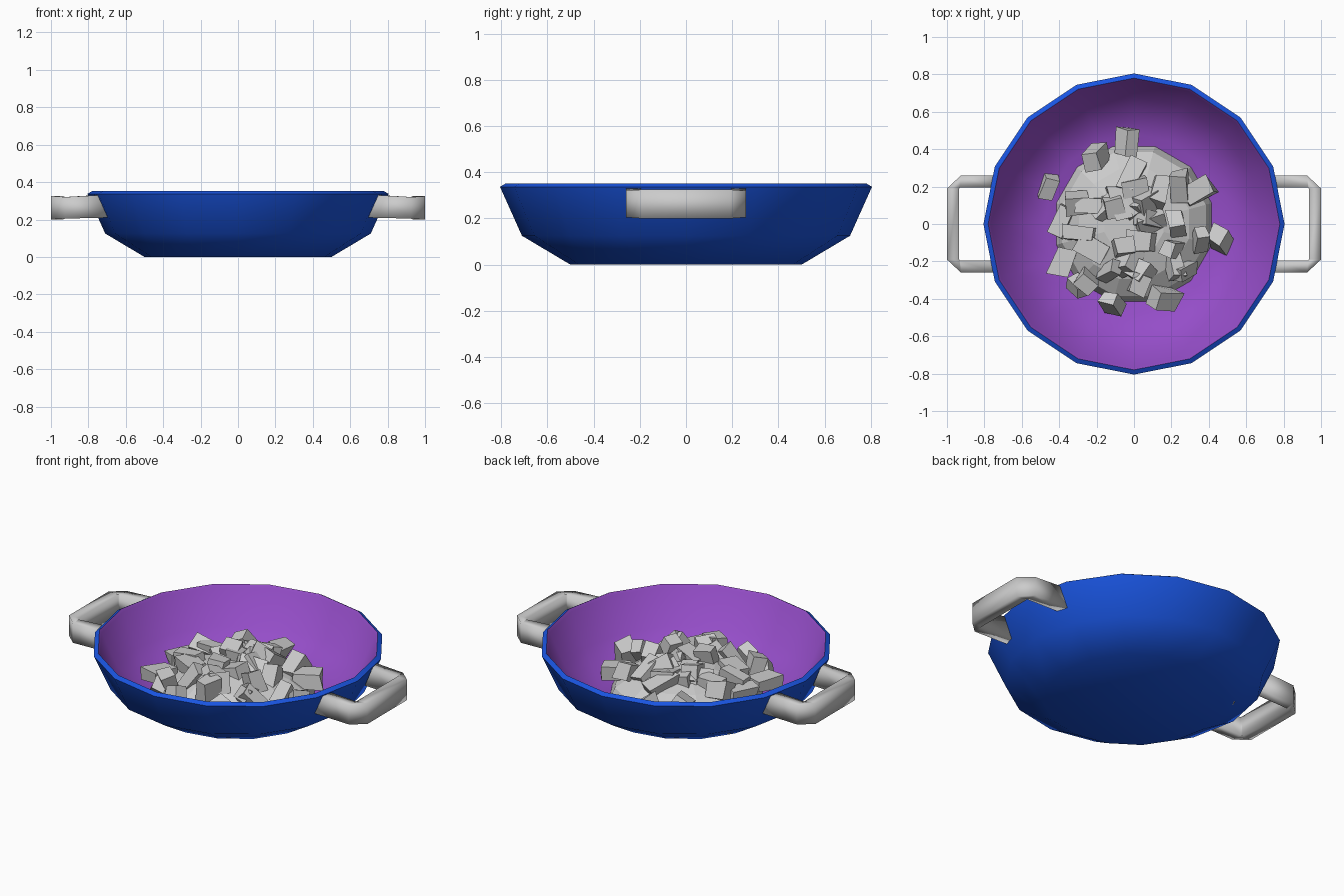
import bpy, math, random
from mathutils import Vector, Euler

if "Cube" in bpy.data.objects:
    bpy.data.objects.remove(bpy.data.objects["Cube"])

random.seed(7)


def make_object(name, verts, faces, smooth=False):
    mesh = bpy.data.meshes.new(name)
    mesh.from_pydata(verts, [], faces)
    obj = bpy.data.objects.new(name, mesh)
    bpy.context.collection.objects.link(obj)
    for p in mesh.polygons:
        p.use_smooth = smooth
    return obj


def material(name, color):
    m = bpy.data.materials.new(name)
    m.diffuse_color = (*color, 1)
    m.use_nodes = True
    m.node_tree.nodes["Principled BSDF"].inputs["Base Color"].default_value = m.diffuse_color
    return m


# Bowl: 16-sided turned profile, blue outside and purple inside
N = 16
profile = [(0.5, 0), (0.71, 0.125), (0.805, 0.337), (0.78, 0.352),
           (0.768, 0.337), (0.68, 0.14), (0.48, 0.03)]
verts = [(r * math.cos(2 * math.pi * i / N), r * math.sin(2 * math.pi * i / N), z)
         for r, z in profile for i in range(N)]
faces = [tuple(reversed(range(N)))]
for k in range(len(profile) - 1):
    for i in range(N):
        j = (i + 1) % N
        faces.append((k * N + i, k * N + j, (k + 1) * N + j, (k + 1) * N + i))
last = (len(profile) - 1) * N
faces.append(tuple(last + i for i in range(N)))
bowl = make_object("bowl", verts, faces)
bowl.data.materials.append(material("blue_enamel", (0.01, 0.09, 0.75)))
bowl.data.materials.append(material("purple_lining", (0.30, 0.075, 0.58)))
for p in bowl.data.polygons:
    if p.index > 3 * N:
        p.material_index = 1
bpy.context.view_layer.objects.active = bowl
bowl.select_set(True)
bpy.ops.object.shade_smooth_by_angle(angle=math.radians(55))

# Side handles: rectangular section swept round a chamfered loop
# each row: outer x, outer y, inner x, inner y, bottom z, top z
half = [(0.72, 0.26, 0.74, 0.195, 0.21, 0.33),
        (0.925, 0.26, 0.93, 0.195, 0.205, 0.32),
        (1.0, 0.19, 0.935, 0.188, 0.2, 0.325)]
rows = half + [(a, -b, c, -d, e, f) for a, b, c, d, e, f in reversed(half)]


def handle(name, side):
    v, f = [], []
    for k, (ox, oy, ix, iy, lo, hi) in enumerate(rows):
        # the ends lean with the bowl wall
        lean = 0.025 if k in (0, len(rows) - 1) else 0
        for x, y, z, d in ((ox, oy, lo, -lean), (ox, oy, hi, lean),
                           (ix, iy, hi, lean), (ix, iy, lo, -lean)):
            v.append((side * (x + d), side * y, z))
    for k in range(len(rows) - 1):
        for i in range(4):
            j = (i + 1) % 4
            f.append((4 * k + i, 4 * k + 4 + i, 4 * k + 4 + j, 4 * k + j))
    e = 4 * (len(rows) - 1)
    f += [(0, 1, 2, 3), (e + 3, e + 2, e + 1, e)]
    return make_object(name, v, f, True)


handle("right_handle", 1)
handle("left_handle", -1)

# Mound of kibble: low faceted dome
DOME_R, DOME_H, FLOOR = 0.43, 0.20, 0.035
verts, faces = [], []
rings, M = 4, 12
for k in range(rings):
    a = k / rings * math.pi / 2
    for i in range(M):
        t = 2 * math.pi * (i + 0.5) / M
        verts.append((DOME_R * math.cos(a) * math.cos(t) , DOME_R * math.cos(a) * math.sin(t),
                      FLOOR + DOME_H * math.sin(a)))
for k in range(rings - 1):
    for i in range(M):
        j = (i + 1) % M
        faces.append((k * M + i, k * M + j, (k + 1) * M + j, (k + 1) * M + i))
top = (rings - 1) * M
faces += [tuple(top + i for i in range(M)), tuple(reversed(range(M)))]
make_object("food_mound", verts, faces)

# Loose chunks: skewed boxes scattered over the mound
spots = [(-0.46, 0.2), (-0.2, 0.36), (-0.04, 0.44), (0.46, -0.08), (0.26, -0.25),
         (0.16, -0.4), (-0.12, -0.42), (-0.3, -0.33), (-0.38, -0.2), (0.13, 0.18),
         (0.0, 0.2), (-0.06, -0.13), (-0.15, 0.08), (-0.3, 0.12), (0.02, -0.25), (0.34, 0.18)]
for i in range(22):
    r, t = 0.4 * math.sqrt(random.random()), i * 2.4
    spots.append((r * math.cos(t), r * math.sin(t)))
verts, faces = [], []
for x, y in spots:
    d = min(1, math.hypot(x, y) / 0.5)
    centre = Vector((x, y, 0.06 + 0.165 * math.sqrt(1 - d * d)))
    size = Vector((random.uniform(0.07, 0.11), random.uniform(0.07, 0.12), random.uniform(0.12, 0.18))) / 2
    rot = Euler([random.uniform(0, 6.28) for _ in range(3)])
    b = len(verts)
    for sx, sy, sz in ((-1, -1, -1), (1, -1, -1), (1, 1, -1), (-1, 1, -1),
                       (-1, -1, 1), (1, -1, 1), (1, 1, 1), (-1, 1, 1)):
        p = Vector((sx * size.x, sy * size.y, sz * size.z)) * random.uniform(0.8, 1.15)
        p.rotate(rot)
        p += centre
        p.z = min(0.335, max(0.032, p.z))
        verts.append(p)
    for q in ((3, 2, 1, 0), (4, 5, 6, 7), (0, 1, 5, 4), (1, 2, 6, 5), (2, 3, 7, 6), (3, 0, 4, 7)):
        faces.append(tuple(b + n for n in q))
make_object("food_chunks", verts, faces)
